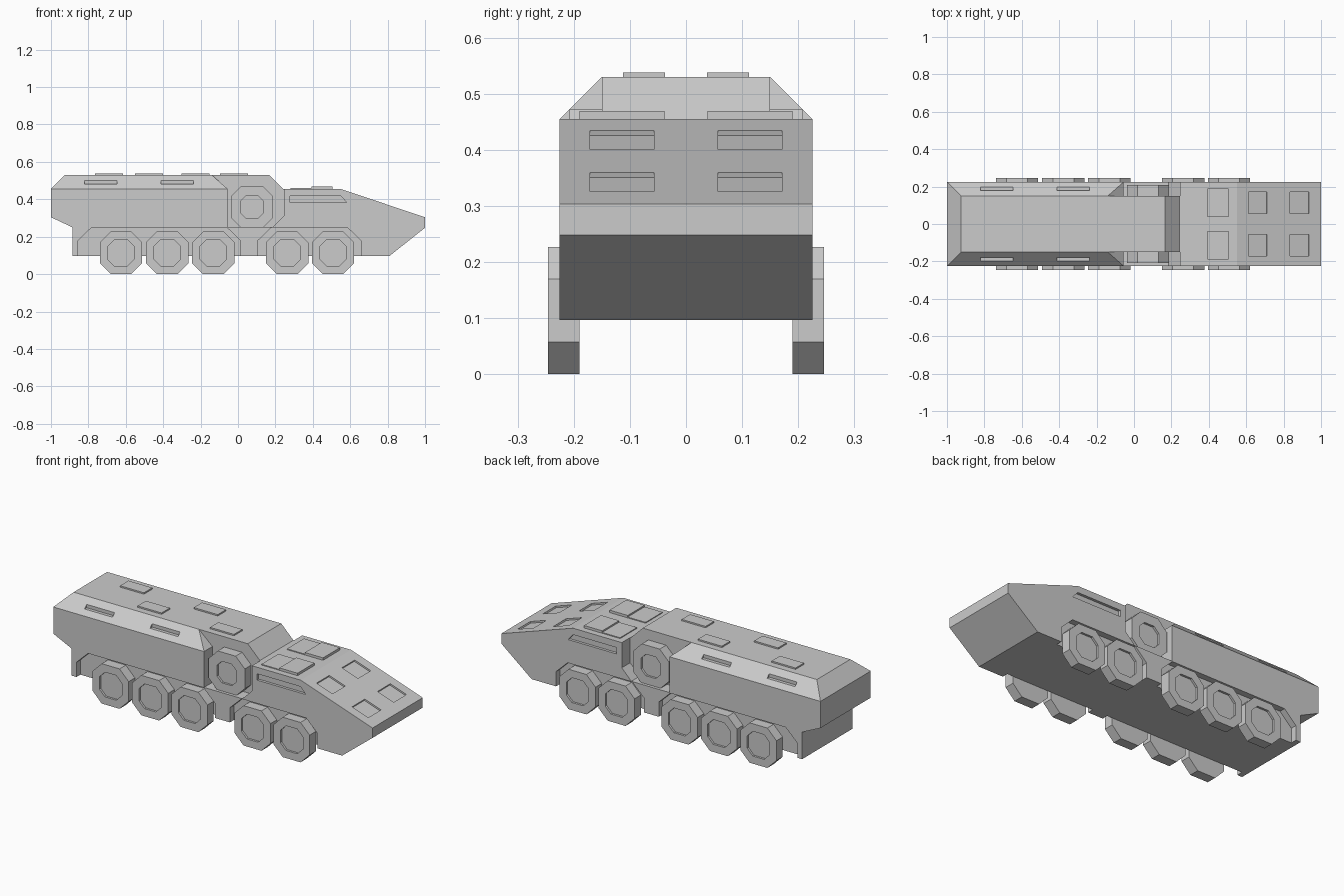
import bpy, bmesh
from mathutils import Vector

if "Cube" in bpy.data.objects:
    bpy.data.objects.remove(bpy.data.objects["Cube"])

W, R = 0.225, 0.15          # half width of hull and of roof


def make(name, verts, faces=None):
    """Object from vertices; convex hull when no faces are given."""
    bm = bmesh.new()
    vs = [bm.verts.new(v) for v in verts]
    if faces:
        for f in faces:
            bm.faces.new([vs[i] for i in f])
    else:
        bmesh.ops.convex_hull(bm, input=vs)
        bmesh.ops.dissolve_limit(bm, angle_limit=0.01, verts=bm.verts, edges=bm.edges)
    bmesh.ops.recalc_face_normals(bm, faces=bm.faces)
    me = bpy.data.meshes.new(name)
    bm.to_mesh(me)
    bm.free()
    ob = bpy.data.objects.new(name, me)
    bpy.context.scene.collection.objects.link(ob)
    return ob


def prism(name, profile, y0, y1):
    """Extrude an x-z profile from y0 to y1."""
    n = len(profile)
    verts = [(x, y, z) for y in (y0, y1) for x, z in profile]
    faces = [list(range(n)), list(range(n, 2 * n))]
    faces += [[i, (i + 1) % n, n + (i + 1) % n, n + i] for i in range(n)]
    return make(name, verts, faces)


def box(name, x0, x1, y0, y1, z0, z1):
    return prism(name, [(x0, z0), (x1, z0), (x1, z1), (x0, z1)], y0, y1)


def carve(ob, cutters):
    """Subtract the cutters, bake the result and remove the cutters."""
    for c in cutters:
        c.hide_render = True
        m = ob.modifiers.new("cut", 'BOOLEAN')
        m.operation, m.solver, m.object = 'DIFFERENCE', 'EXACT', c
    bpy.context.view_layer.update()
    dg = bpy.context.evaluated_depsgraph_get()
    me = bpy.data.meshes.new_from_object(ob.evaluated_get(dg))
    ob.modifiers.clear()
    ob.data = me
    for c in cutters:
        bpy.data.objects.remove(c)


def octagon(cx, cz, h, k):
    pts = [(k, -h), (h, -k), (h, k), (k, h), (-k, h), (-h, k), (-h, -k), (-k, -h)]
    return [(cx + a, cz + b) for a, b in pts]


def wheel(name, cx, cz, s, y_in, y_out, hub, depth=0.012):
    """Chamfered square wheel with a sunken hub."""
    rings = [(0.113, 0.056, y_in), (0.113, 0.056, y_out),
             (hub, hub / 2, y_out), (hub, hub / 2, y_out - depth)]
    verts = [(x, s * y, z) for h, k, y in rings for x, z in octagon(cx, cz, h, k)]
    faces = [list(range(8)), list(range(24, 32))]
    faces += [[r * 8 + i, r * 8 + (i + 1) % 8, r * 8 + 8 + (i + 1) % 8, r * 8 + 8 + i]
              for r in range(3) for i in range(8)]
    return make(name, verts, faces)


# Hull
hull = prism("hull", [(-0.885, 0.097), (0.81, 0.097), (1, 0.248), (1, 0.304), (0.55, 0.455),
                      (-1, 0.455), (-1, 0.304), (-0.885, 0.25)], -W, W)


def well(x0, x1):
    return [(x0, 0), (x1, 0), (x1, 0.18), (x1 - 0.073, 0.25), (x0 + 0.073, 0.25), (x0, 0.18)]


cuts = []
for s in (-1, 1):
    # Wheel wells, spare wheel bay and side slot
    for x0, x1 in ((-0.855, 0.013), (0.107, 0.657)):
        cuts.append(prism("well_cut", well(x0, x1), s * 0.19, s * 0.3))
    cuts.append(prism("bay_cut", [(-0.055, 0.252), (0.185, 0.252), (0.245, 0.312),
                                  (0.245, 0.6), (-0.055, 0.6)], s * R, s * 0.3))
    cuts.append(prism("slot_cut", [(0.277, 0.382), (0.582, 0.382), (0.55, 0.418),
                                   (0.277, 0.418)], s * (W - 0.015), s * 0.3))
    # Recessed panels on the sloping nose
    slope = Vector((0.45, -0.151)).normalized()
    normal = Vector((-slope.y, slope.x))
    for a, b in ((0.065, 0.171), (0.30, 0.407)):
        start = Vector((0.55, 0.455))
        prof = [start + slope * t + normal * n
                for t, n in ((a, -0.009), (b, -0.009), (b, 0.05), (a, 0.05))]
        cuts.append(prism("panel_cut", prof, s * 0.057, s * 0.171))
carve(hull, cuts)

# Sloped upper body with vents, and the narrower part between the spare wheels
upper = make("upper_body", [(x, s * y, z) for s in (-1, 1) for x, y, z in
                            ((-1, W, 0.455), (-0.055, W, 0.455),
                             (-0.925, R, 0.53), (-0.14, R, 0.53))])
carve(upper, [box("vent_cut", x, x + 0.175, s * 0.18, s * 0.3, 0.481, 0.505)
              for s in (-1, 1) for x in (-0.822, -0.412)])
prism("upper_body_front", [(-0.14, 0.455), (0.242, 0.455), (0.166, 0.53), (-0.14, 0.53)], -R, R)

# Roof hatches, staggered left and right
for x, s in ((-0.69, 1), (-0.476, -1), (-0.228, 1), (-0.022, -1)):
    box("roof_hatch", x - 0.075, x + 0.075, s * 0.037, s * 0.112, 0.525, 0.538)

for s in (-1, 1):
    # Two-leaf front deck hatches
    box("deck_hatch_rear", 0.28, 0.392, s * 0.038, s * 0.19, 0.45, 0.46)
    box("deck_hatch_front", 0.392, 0.506, s * 0.038, s * 0.19, 0.45, 0.469)
    # Road wheels and spare wheel
    for x in (-0.626, -0.378, -0.132, 0.263, 0.508):
        wheel("road_wheel", x, 0.114, s, 0.19, 0.246, 0.07)
    wheel("spare_wheel", 0.075, 0.359, s, R, 0.208, 0.061)
